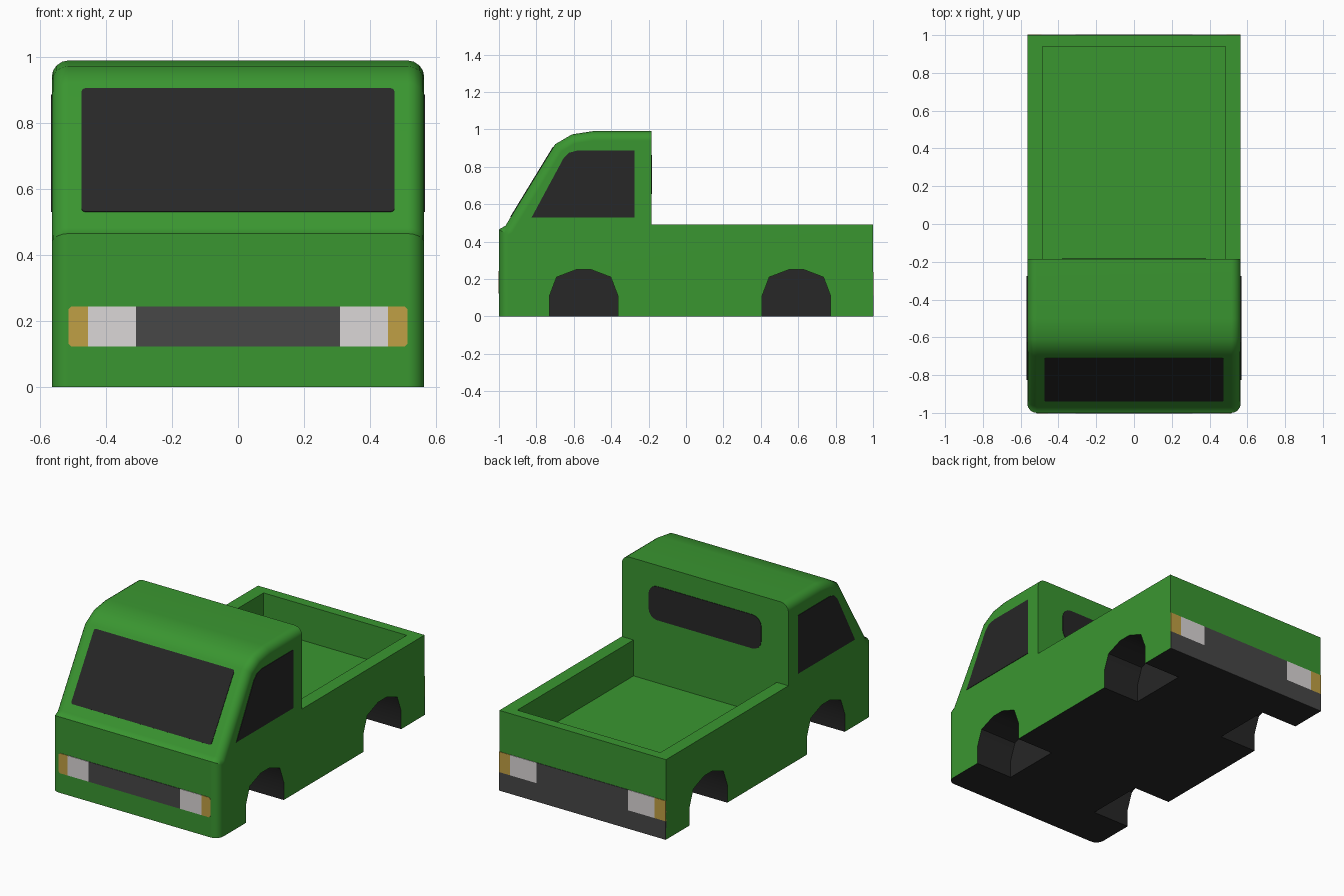
import bpy, bmesh, math
from mathutils import Vector

if "Cube" in bpy.data.objects:
    bpy.data.objects.remove(bpy.data.objects["Cube"])


def material(name, r, g, b):
    m = bpy.data.materials.new(name)
    m.diffuse_color = (r, g, b, 1)
    m.use_nodes = True
    m.node_tree.nodes["Principled BSDF"].inputs["Base Color"].default_value = m.diffuse_color
    return m


GREEN = material("green paint", 0.042, 0.305, 0.03)
DARK = material("dark glass and underside", 0.02, 0.02, 0.02)
GREY = material("grey trim", 0.063, 0.063, 0.063)
WHITE = material("white lamp", 0.71, 0.68, 0.68)
AMBER = material("amber lamp", 0.53, 0.35, 0.058)

X, Y, Z = Vector((1, 0, 0)), Vector((0, 1, 0)), Vector((0, 0, 1))
W = 0.565


def prism(name, pts, origin, u, v, depth, mats, mirror=False):
    """Outline in the u/v plane at origin, extruded along u x v."""
    bm = bmesh.new()
    face = bm.faces.new([bm.verts.new(origin + u * a + v * b) for a, b in pts])
    out = bmesh.ops.extrude_face_region(bm, geom=[face])
    moved = [e for e in out["geom"] if isinstance(e, bmesh.types.BMVert)]
    bmesh.ops.translate(bm, verts=moved, vec=u.cross(v).normalized() * depth)
    bmesh.ops.recalc_face_normals(bm, faces=bm.faces)
    me = bpy.data.meshes.new(name)
    bm.to_mesh(me)
    bm.free()
    ob = bpy.data.objects.new(name, me)
    bpy.context.collection.objects.link(ob)
    for m in mats:
        me.materials.append(m)
    if mirror:
        mod = ob.modifiers.new("mirror", 'MIRROR')
        pivot = ob.matrix_world.translation
        assert pivot.length == 0
    return ob


def plate(name, pts, origin, u, v, mat, mirror=False):
    n = u.cross(v).normalized()
    return prism(name, pts, origin - n * 0.002, u, v, 0.005, [mat], mirror)


def rect(a0, a1, b0, b1, r=0.0, seg=3):
    if r == 0:
        return [(a0, b0), (a1, b0), (a1, b1), (a0, b1)]
    pts = []
    for k, (a, b) in enumerate([(a1 - r, b1 - r), (a0 + r, b1 - r),
                                (a0 + r, b0 + r), (a1 - r, b0 + r)]):
        for i in range(seg + 1):
            t = math.pi / 2 * (k + i / seg)
            pts.append((a + r * math.cos(t), b + r * math.sin(t)))
    return pts


# Body: side profile of cab and load bed
profile = [(-1, 0), (1, 0), (1, 0.49), (-0.185, 0.49), (-0.185, 0.99),
           (-0.5, 0.99), (-0.61, 0.973), (-0.70, 0.92), (-0.965, 0.485), (-1, 0.465)]
body = prism("truck_body", profile, X * -W, Y, Z, 2 * W, [GREEN, DARK])

# Rounded cab edges along the nose, windscreen pillars and roof
bm = bmesh.new()
bm.from_mesh(body.data)


def on_cab_rim(e):
    a, b = (v.co for v in e.verts)
    if abs(a.x - b.x) > 1e-4:
        return False
    nose = a.y < -0.9 and b.y < -0.9
    return nose or (a.y < -0.18 and b.y < -0.18 and min(a.z, b.z) > 0.4
                    and not (a.y > -0.2 and b.y > -0.2))


bmesh.ops.bevel(bm, geom=[e for e in bm.edges if on_cab_rim(e)], offset=0.05,
                segments=4, profile=0.5, affect='EDGES')
bm.normal_update()
for f in bm.faces:  # dark underside
    f.material_index = 1 if f.normal.z < -0.9 and f.calc_center_median().z < 0.01 else 0
bm.to_mesh(body.data)
bm.free()

# Cut the load bed and the four wheel arches
cutters = [prism("bed_cutter", rect(-0.485, 0.485, -0.185, 0.94), Z * 0.27,
                 X, Y, 0.5, [GREEN, DARK])]
arch = [(-0.183, -0.1), (0.183, -0.1), (0.183, 0.11), (0.145, 0.21), (0.04, 0.25),
        (-0.04, 0.25), (-0.145, 0.21), (-0.183, 0.11)]
for y in (-0.547, 0.59):
    for x in (0.315, -0.715):
        c = prism("arch_cutter", arch, X * x + Y * y, Y, Z, 0.4, [GREEN, DARK])
        for p in c.data.polygons:
            p.material_index = 1
        cutters.append(c)
bpy.context.view_layer.objects.active = body
for c in cutters:
    c.hide_render = True
    mod = body.modifiers.new("cut", 'BOOLEAN')
    mod.operation, mod.solver, mod.object = 'DIFFERENCE', 'EXACT', c
    bpy.ops.object.modifier_apply(modifier=mod.name)
for c in cutters:
    bpy.data.objects.remove(c)

# Smooth the rounded cab, keep hard edges
bpy.ops.object.select_all(action='DESELECT')
body.select_set(True)
bpy.ops.object.shade_smooth_by_angle(angle=math.radians(32))
wn = body.modifiers.new("weighted normals", 'WEIGHTED_NORMAL')
wn.keep_sharp = True

# Windows
slope = Vector((0, 0.265, 0.435)).normalized()
plate("windscreen", rect(-0.475, 0.475, 0.053, 0.4915, 0.012, 2),
      Vector((0, -0.965, 0.485)), X, slope, DARK)
plate("side_window", [(-0.825, 0.53), (-0.275, 0.53), (-0.275, 0.887), (-0.58, 0.887),
                      (-0.625, 0.875), (-0.655, 0.845)], X * W, Y, Z, DARK, True)
plate("rear_window", rect(-0.382, 0.382, 0.655, 0.862, 0.06, 4),
      Y * -0.185, -X, Z, DARK)

# Front grille and lamps
front = Y * -1
plate("grille", rect(-0.31, 0.31, 0.122, 0.244), front, X, Z, GREY)
plate("headlamp", rect(0.31, 0.455, 0.122, 0.244), front, X, Z, WHITE, True)
plate("front_indicator", [(0.455, 0.122), (0.505, 0.122), (0.515, 0.132), (0.515, 0.234),
                          (0.505, 0.244), (0.455, 0.244)], front, X, Z, AMBER, True)

# Rear bumper and lamps
rear = Y * 1
bumper = [(-W, 0), (W, 0), (W, 0.113), (0.31, 0.113), (0.31, 0.238),
          (-0.31, 0.238), (-0.31, 0.113), (-W, 0.113)]
plate("rear_bumper", bumper, rear, -X, Z, GREY)
plate("tail_lamp", rect(0.31, 0.49, 0.113, 0.238), rear, -X, Z, WHITE, True)
plate("rear_indicator", rect(0.49, W, 0.113, 0.238), rear, -X, Z, AMBER, True)
